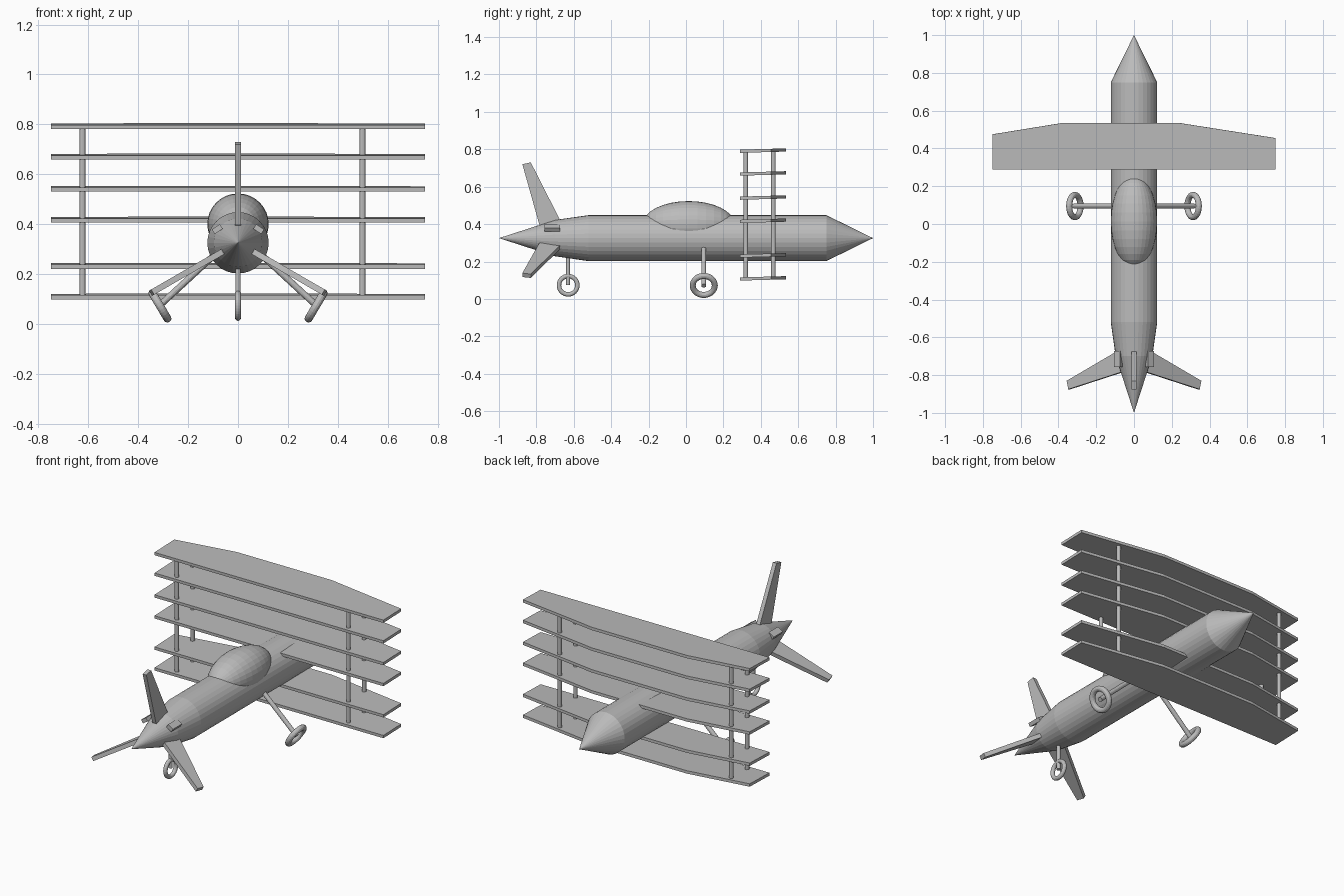
import bpy, bmesh, math
from mathutils import Vector, Matrix

if "Cube" in bpy.data.objects:
    bpy.data.objects.remove(bpy.data.objects["Cube"])

grey = bpy.data.materials.new("plain_grey")
grey.diffuse_color = (0.5, 0.5, 0.5, 1)
grey.use_nodes = True
grey.node_tree.nodes["Principled BSDF"].inputs["Base Color"].default_value = grey.diffuse_color
AXIS_Z = 0.325  # height of the fuselage centre line


def finish(name, bm, matrix=None):
    if matrix is not None:
        bm.transform(matrix)
    bmesh.ops.recalc_face_normals(bm, faces=bm.faces)
    me = bpy.data.meshes.new(name)
    bm.to_mesh(me)
    bm.free()
    me.materials.append(grey)
    ob = bpy.data.objects.new(name, me)
    bpy.context.collection.objects.link(ob)
    return ob


def lathe(name, profile, steps, matrix, closed=False):
    """Spin a (radius, height) profile around local z."""
    bm = bmesh.new()
    vs = [bm.verts.new((r, 0, h)) for r, h in profile]
    pairs = list(zip(vs, vs[1:])) + ([(vs[-1], vs[0])] if closed else [])
    es = [bm.edges.new(p) for p in pairs]
    bmesh.ops.spin(bm, geom=vs + es, cent=(0, 0, 0), axis=(0, 0, 1),
                   angle=2 * math.pi, steps=steps, use_duplicate=False)
    bmesh.ops.remove_doubles(bm, verts=bm.verts, dist=1e-5)
    return finish(name, bm, matrix)


def rod(name, a, b, r, sides=12):
    a, b = Vector(a), Vector(b)
    d = b - a
    m = Matrix.Translation(a) @ d.to_track_quat('Z', 'Y').to_matrix().to_4x4()
    return lathe(name, [(0, 0), (r, 0), (r, d.length), (0, d.length)], sides, m)


def ring(name, centre, axis, major, minor):
    prof = [(major + minor * math.cos(t), minor * math.sin(t))
            for t in (i * math.pi / 6 for i in range(12))]
    m = Matrix.Translation(centre) @ Vector(axis).to_track_quat('Z', 'Y').to_matrix().to_4x4()
    return lathe(name, prof, 32, m, closed=True)


def plate(name, pts, thick, matrix=None):
    """Extrude a flat outline given as 3D points."""
    bm = bmesh.new()
    f = bm.faces.new([bm.verts.new(p) for p in pts])
    f.normal_update()
    off = f.normal * thick
    ext = bmesh.ops.extrude_face_region(bm, geom=[f], use_keep_orig=True)
    bmesh.ops.translate(bm, vec=off, verts=[v for v in ext["geom"] if isinstance(v, bmesh.types.BMVert)])
    return finish(name, bm, matrix)


# fuselage, with pointed nose at +y and tapered tail at -y
lathe("fuselage", [(0, -1), (0.097, -0.70), (0.123, -0.52), (0.123, 0.75), (0, 1)], 32,
      Matrix.Translation((0, 0, AXIS_Z)) @ Matrix.Rotation(-math.pi / 2, 4, 'X'))

# canopy
bm = bmesh.new()
bmesh.ops.create_uvsphere(bm, u_segments=32, v_segments=16, radius=1)
finish("canopy", bm, Matrix.Translation((0, 0.014, 0.40))
       @ Matrix.Diagonal((0.123, 0.245, 0.123, 1)) @ Matrix.Rotation(math.pi / 2, 4, 'X'))

# six stacked wings, leading edge slightly raised
outline = [(-0.75, 0.29), (0.75, 0.29), (0.75, 0.455), (0.24, 0.535), (-0.38, 0.535), (-0.75, 0.475)]
for i, z in enumerate((0.098, 0.221, 0.406, 0.530, 0.659, 0.781)):
    plate(f"wing_{i + 1}", [(x, y, z + (y - 0.29) * 0.028) for x, y in outline], 0.017)

# wing struts
for x in (-0.624, 0.50):
    for y in (0.32, 0.467):
        rod("wing_strut", (x, y, 0.105), (x, y, 0.79), 0.012)

# three tail fins spaced evenly around the tail
fin = [(-0.012, -0.63, 0.04), (-0.012, -0.675, 0.10), (-0.012, -0.83, 0.405),
       (-0.012, -0.875, 0.395), (-0.012, -0.785, 0.075), (-0.012, -0.76, 0.04)]
for i in range(3):
    m = Matrix.Translation((0, 0, AXIS_Z)) @ Matrix.Rotation(i * math.tau / 3, 4, 'Y')
    ob = plate("tail_fin", fin, 0.024, m)
    # centre the plate thickness on the fin plane
    mid = sum((v.co.copy() for v in ob.data.vertices), Vector()) / len(ob.data.vertices)
    local = m.inverted() @ mid
    ob.data.transform(m @ Matrix.Translation((-local.x, 0, 0)) @ m.inverted())

for s in (-1, 1):
    # small tail blocks beside the upper fin
    bm = bmesh.new()
    bmesh.ops.create_cube(bm, size=1)
    finish("tail_block", bm, Matrix.Translation((s * 0.083, -0.715, 0.380))
           @ Matrix.Rotation(s * math.radians(33), 4, 'Y')
           @ Matrix.Diagonal((0.038, 0.085, 0.022, 1)))
    # main landing gear with splayed wheel
    rod("main_leg", (s * 0.085, 0.095, 0.285), (s * 0.318, 0.095, 0.070), 0.013)
    ring("main_wheel", (s * 0.313, 0.095, 0.072), (s * 0.86, 0, -0.51), 0.059, 0.016)

# tail wheel
rod("tail_leg", (0, -0.63, 0.30), (0, -0.63, 0.075), 0.011)
ring("tail_wheel", (0, -0.63, 0.073), (1, 0, 0), 0.049, 0.012)
